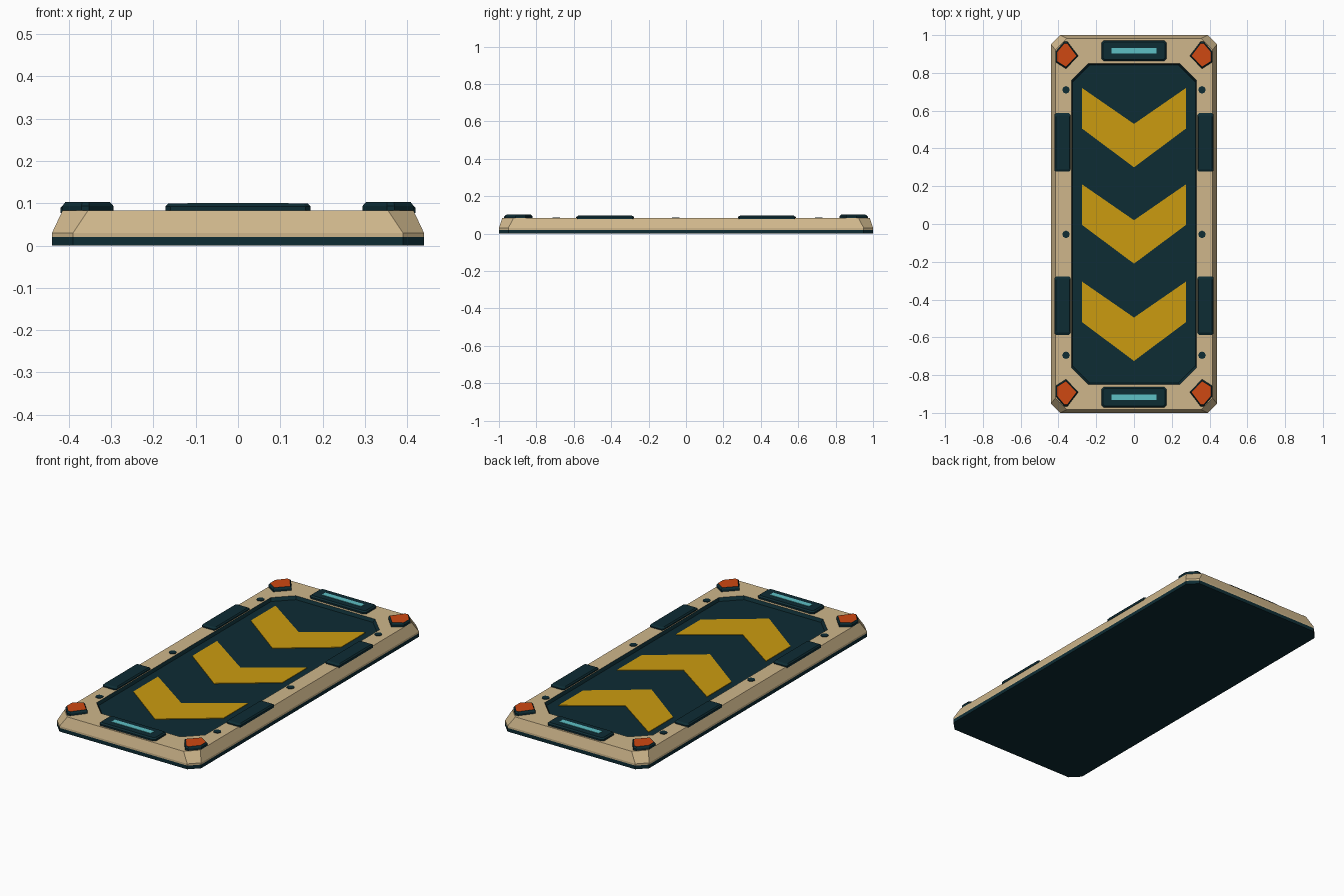
import bpy, bmesh, math

if "Cube" in bpy.data.objects:
    bpy.data.objects.remove(bpy.data.objects["Cube"])


def material(name, rgb):
    m = bpy.data.materials.new(name)
    m.diffuse_color = (*rgb, 1)
    m.use_nodes = True
    m.node_tree.nodes["Principled BSDF"].inputs["Base Color"].default_value = m.diffuse_color
    return m


TAN = material("tan shell", (0.62, 0.47, 0.26))
DARK = material("dark teal", (0.004, 0.025, 0.034))
YELLOW = material("warning yellow", (0.60, 0.33, 0.005))
ORANGE = material("orange marker", (0.62, 0.065, 0.006))
CYAN = material("cyan light", (0.11, 0.53, 0.56))


def octagon(hx, hy, c, z, cx=0, cy=0):
    pts = [(hx, -hy + c), (hx, hy - c), (hx - c, hy), (-hx + c, hy),
           (-hx, hy - c), (-hx, -hy + c), (-hx + c, -hy), (hx - c, -hy)]
    return [(x + cx, y + cy, z) for x, y in pts]


def loft(name, rings, bands, mats, top, bottom=0):
    """Skin a stack of rings; bands gives the material index of each step."""
    bm = bmesh.new()
    vs = [[bm.verts.new(p) for p in r] for r in rings]
    n = len(rings[0])
    for a, b, mi in zip(vs, vs[1:], bands):
        for i in range(n):
            j = (i + 1) % n
            bm.faces.new((a[i], a[j], b[j], b[i])).material_index = mi
    bm.faces.new(vs[0][::-1]).material_index = bottom
    bm.faces.new(vs[-1]).material_index = top
    bmesh.ops.recalc_face_normals(bm, faces=bm.faces)
    me = bpy.data.meshes.new(name)
    bm.to_mesh(me)
    bm.free()
    for m in mats:
        me.materials.append(m)
    ob = bpy.data.objects.new(name, me)
    bpy.context.collection.objects.link(ob)
    return ob


def plate(name, pts, z0, z1, mat):
    return loft(name, [[(x, y, z) for x, y in pts] for z in (z0, z1)], [0], [mat], 0)


TOP, FLOOR = 0.083, 0.066

# Slab: dark foot band, tan sloped rim, recessed dark floor
loft("slab", [octagon(0.44, 1.0, 0.05, 0), octagon(0.44, 1.0, 0.05, 0.02),
              octagon(0.44, 1.0, 0.05, 0.03), octagon(0.415, 0.982, 0.06, TOP),
              octagon(0.332, 0.85, 0.09, TOP), octagon(0.325, 0.842, 0.09, FLOOR)],
     [1, 0, 0, 0, 1], [TAN, DARK], 1, 1)

# Three chevrons on the recessed floor
for k, y in enumerate((0.30, -0.21, -0.725)):
    plate(f"chevron_{k}", [(0, y), (0.275, y + 0.205), (0.275, y + 0.42),
                           (0, y + 0.23), (-0.275, y + 0.42), (-0.275, y + 0.205)],
          FLOOR - 0.002, FLOOR + 0.003, YELLOW)

# End bars with light strips
for s, end in ((-1, "front"), (1, "back")):
    cy = s * 0.918
    loft(f"{end}_bar", [octagon(0.172, 0.054, 0.012, TOP - 0.003, 0, cy),
                        octagon(0.172, 0.054, 0.012, 0.092, 0, cy),
                        octagon(0.165, 0.046, 0.01, 0.099, 0, cy)], [0, 0], [DARK], 0)
    plate(f"{end}_light", [(-0.12, cy - 0.015), (0.12, cy - 0.015),
                           (0.12, cy + 0.015), (-0.12, cy + 0.015)], 0.097, 0.101, CYAN)

# Side grips, corner markers and bolts, mirrored to all sides
CORNER = [(0.295, 0.89), (0.36, 0.822), (0.415, 0.857), (0.415, 0.912),
          (0.37, 0.965), (0.352, 0.965)]
cx, cy = 0.362, 0.895
for sx in (-1, 1):
    for sy in (-1, 1):
        gx, gy = sx * 0.378, sy * 0.432
        loft("side_grip", [octagon(0.042, 0.155, 0.008, TOP - 0.006, gx, gy),
                           octagon(0.042, 0.155, 0.008, 0.089, gx, gy),
                           octagon(0.036, 0.143, 0.006, 0.096, gx, gy)],
             [0, 0], [DARK], 0)

        def ring(f, z):
            return [(sx * (cx + (x - cx) * f), sy * (cy + (y - cy) * f), z)
                    for x, y in CORNER]
        loft("corner_marker", [ring(1, TOP - 0.003), ring(1, 0.094), ring(0.88, 0.103),
                               ring(0.86, 0.103)], [0, 0, 0], [DARK, ORANGE], 1)
    for y in (-0.695, -0.055, 0.71):
        plate("bolt", [(sx * 0.36 + 0.02 * math.cos(a * math.pi / 4),
                        y + 0.02 * math.sin(a * math.pi / 4)) for a in range(8)],
              TOP - 0.003, TOP + 0.003, DARK)
